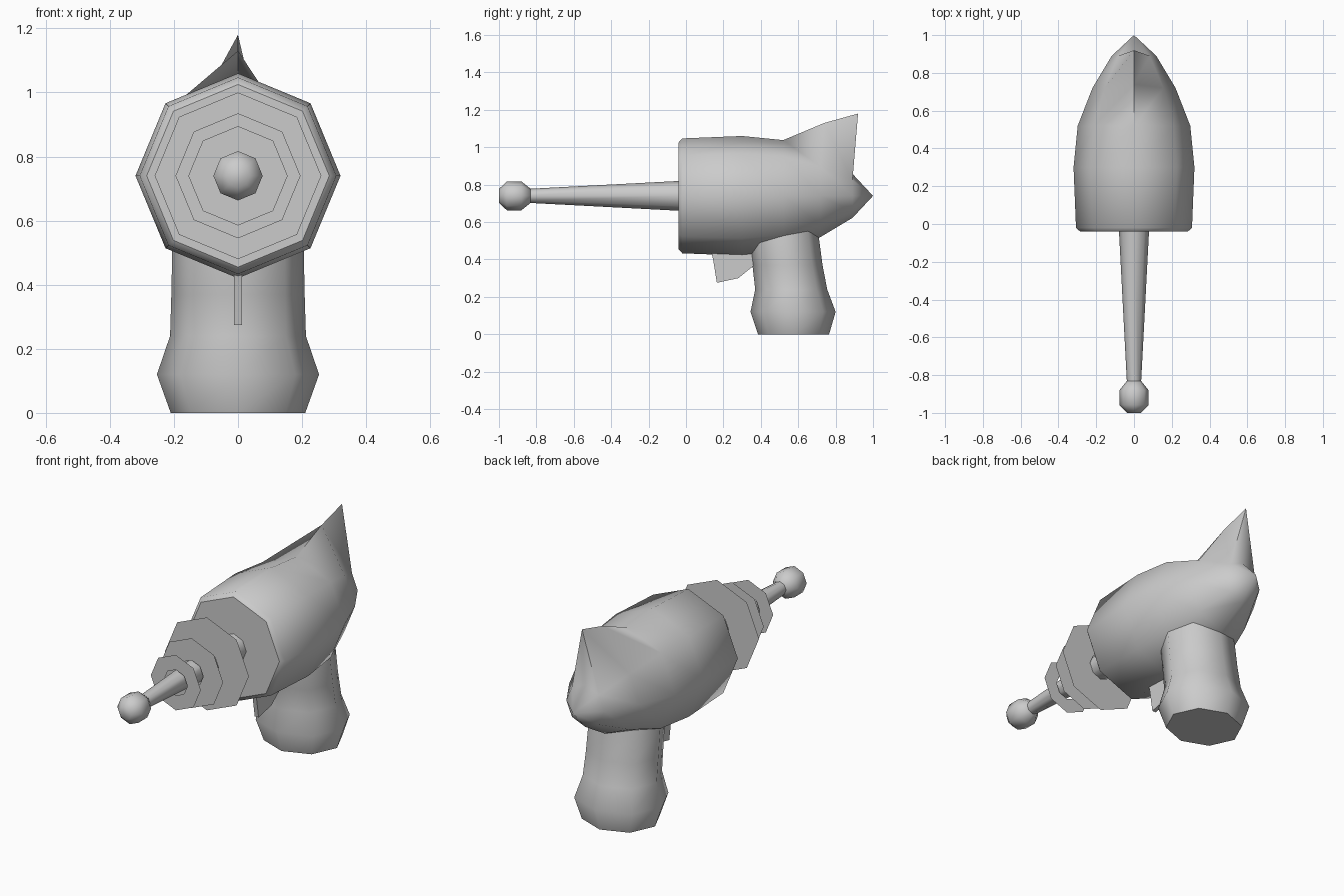
import bpy, bmesh
from math import cos, sin, tau, radians

if "Cube" in bpy.data.objects:
    bpy.data.objects.remove(bpy.data.objects["Cube"])

AXIS_Z = 0.74   # height of the barrel axis


def finish(name, bm, angle=60):
    bmesh.ops.remove_doubles(bm, verts=bm.verts, dist=0.0005)
    bmesh.ops.recalc_face_normals(bm, faces=bm.faces)
    me = bpy.data.meshes.new(name)
    bm.to_mesh(me)
    bm.free()
    ob = bpy.data.objects.new(name, me)
    bpy.context.collection.objects.link(ob)
    bpy.ops.object.select_all(action='DESELECT')
    ob.select_set(True)
    bpy.context.view_layer.objects.active = ob
    bpy.ops.object.shade_smooth_by_angle(angle=radians(angle))
    return ob


def loft(name, rings, caps=True, angle=60):
    bm = bmesh.new()
    loops = [[bm.verts.new(p) for p in r] for r in rings]
    n = len(loops[0])
    for a, b in zip(loops, loops[1:]):
        for i in range(n):
            j = (i + 1) % n
            bm.faces.new((a[i], a[j], b[j], b[i]))
    if caps:
        bm.faces.new(loops[0])
        bm.faces.new(loops[-1])
    return finish(name, bm, angle)


def ring_y(y, r, n=8):
    # octagon around the barrel axis; corner 0 points straight up
    return [(r * sin(tau * i / n), y, AXIS_Z + r * cos(tau * i / n)) for i in range(n)]


def ring_z(z, y0, y1, rx, n=8):
    # grip cross-section between two depths
    yc, ry = (y0 + y1) / 2, (y1 - y0) / 2
    return [(rx * cos(tau * i / n), yc + ry * sin(tau * i / n), z) for i in range(n)]


# body: octagonal shell whose top corner rises into a rear fin, ending in a cone
body = [ring_y(y, r) for y, r in
        [(-.04, .285), (-.02, .307), (.3, .32), (.52, .298), (.72, .22), (.89, .118)]]
body[4][0] = (0, .74, 1.13)
body[5][0] = (0, .92, 1.18)
body += [ring_y(.89, .118), ring_y(1.0, .0002)]
bm_body = loft("body", body, caps=False, angle=70)
bm = bmesh.new()
bm.faces.new([bm.verts.new(p) for p in reversed(body[0])])
finish("body_front_plate", bm)

# barrel and ball tip
loft("barrel", [ring_y(-.03, .08), ring_y(-.85, .037)])
loft("barrel_ball", [ring_y(y, r) for y, r in
                     [(-1.0, .037), (-.958, .077), (-.88, .077), (-.83, .037)]])

# thin flat rings around the barrel
for k, (y, r) in enumerate([(-.275, .26), (-.41, .195), (-.55, .155)]):
    loft(f"barrel_ring_{k + 1}", [ring_y(y, .072), ring_y(y, r)], caps=False)

# grip
loft("grip", [ring_z(*v) for v in
              [(0, .385, .765, .21), (.12, .345, .80, .253), (.24, .37, .755, .212),
               (.37, .355, .73, .208), (.52, .335, .71, .205), (.62, .33, .70, .18)]])

# trigger: thin blade under the body
profile = [(.13, .46), (.145, .40), (.165, .275), (.28, .30), (.36, .365), (.38, .48)]
loft("trigger", [[(x, y, z) for y, z in profile] for x in (-.012, .012)], angle=30)
